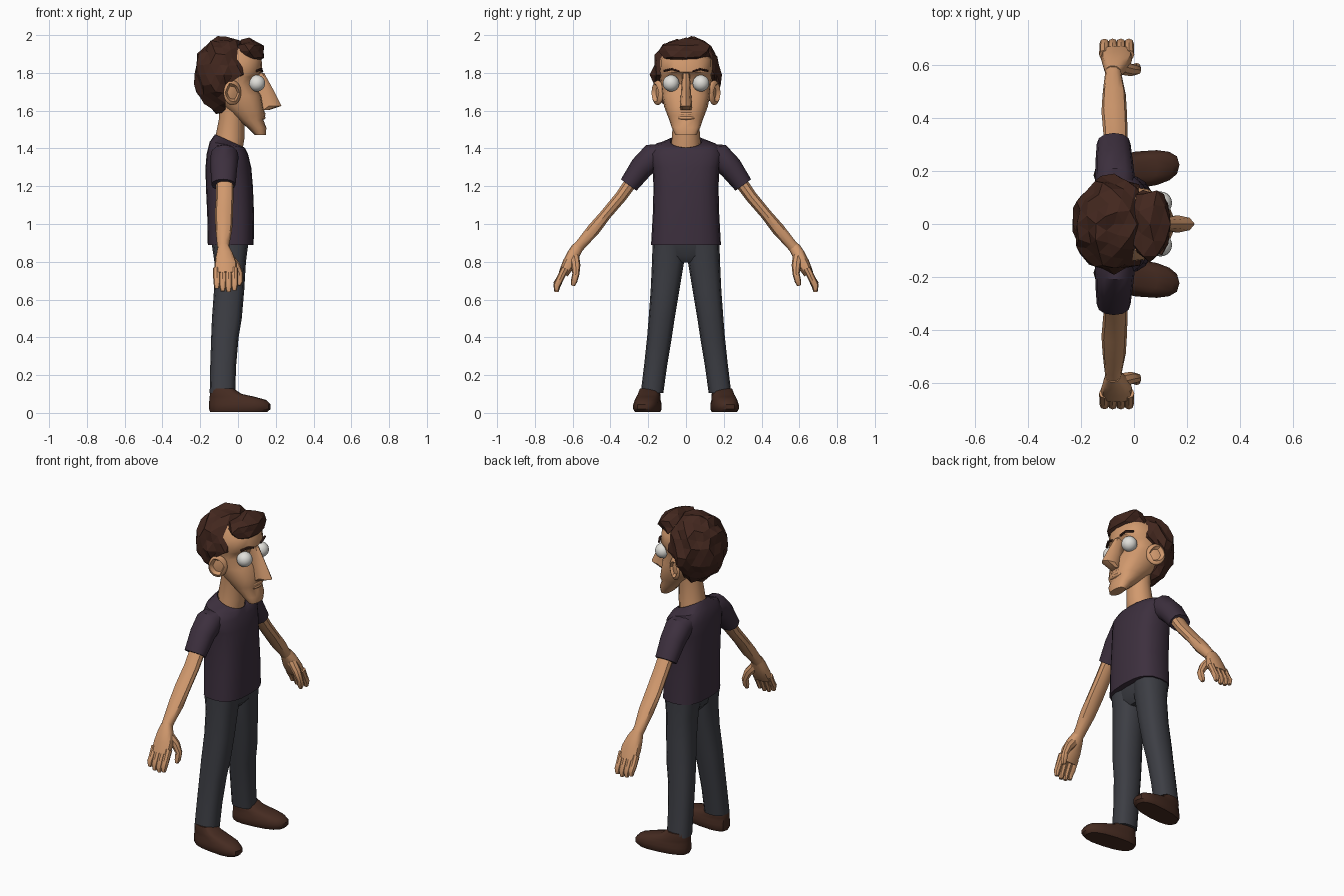
import bpy, bmesh, math, random
from mathutils import Vector

random.seed(4)
cube = bpy.data.objects.get("Cube")
if cube:
    bpy.data.objects.remove(cube, do_unlink=True)


def material(name, rgb):
    m = bpy.data.materials.new(name)
    m.use_nodes = True
    m.diffuse_color = (*rgb, 1)
    bsdf = m.node_tree.nodes["Principled BSDF"]
    bsdf.inputs["Base Color"].default_value = (*rgb, 1)
    bsdf.inputs["Roughness"].default_value = 0.8
    return m


SKIN = material("skin", (0.64, 0.32, 0.155))
HAIR = material("dark brown hair", (0.055, 0.02, 0.013))
SHIRT = material("plum shirt", (0.046, 0.029, 0.048))
PANTS = material("charcoal trousers", (0.046, 0.048, 0.058))
SHOE = material("brown leather", (0.06, 0.024, 0.015))
WHITE = material("eye white", (0.75, 0.74, 0.7))


def finish(name, bm, mat, angle=40):
    bmesh.ops.recalc_face_normals(bm, faces=bm.faces)
    me = bpy.data.meshes.new(name)
    bm.to_mesh(me)
    bm.free()
    me.materials.append(mat)
    ob = bpy.data.objects.new(name, me)
    bpy.context.collection.objects.link(ob)
    if angle:
        bpy.ops.object.select_all(action="DESELECT")
        ob.select_set(True)
        bpy.context.view_layer.objects.active = ob
        bpy.ops.object.shade_smooth_by_angle(angle=math.radians(angle))
    return ob


def loft(name, rings, mat, angle=40):
    """Skin a list of equal-length rings and cap both ends."""
    bm = bmesh.new()
    vs = [[bm.verts.new(p) for p in r] for r in rings]
    n = len(vs[0])
    for a, b in zip(vs, vs[1:]):
        for i in range(n):
            j = (i + 1) % n
            bm.faces.new((a[i], a[j], b[j], b[i]))
    bm.faces.new(vs[0])
    bm.faces.new(vs[-1])
    return finish(name, bm, mat, angle)


def oval(n, power):
    """Unit superellipse."""
    for i in range(n):
        t = math.tau * i / n
        c, s = math.cos(t), math.sin(t)
        yield (math.copysign(abs(c) ** (2 / power), c),
               math.copysign(abs(s) ** (2 / power), s))


def level(z, back, front, hw, yc=0, n=16, power=2.4, tilt=0, shear=0):
    """Horizontal ring; tilt drops its front, shear turns it outward."""
    cx, rx = (back + front) / 2, (front - back) / 2
    return [Vector((cx + rx * u, yc + hw * v + shear * (cx + rx * u), z - tilt * u))
            for u, v in oval(n, power)]


def tube(name, path, mat, n=10, power=2.2, angle=40):
    """Limb through (x, y, z, radius along x, other radius)."""
    pts = [Vector(p[:3]) for p in path]
    rings = []
    for i, p in enumerate(path):
        d = (pts[min(i + 1, len(pts) - 1)] - pts[max(i - 1, 0)]).normalized()
        side = d.cross(Vector((1, 0, 0))).normalized()
        fore = side.cross(d)
        rings.append([pts[i] + fore * p[3] * u + side * p[4] * v for u, v in oval(n, power)])
    return loft(name, rings, mat, angle)


def ball(name, loc, radii, mat, sub=3, rough=0, rule=None, angle=40):
    bm = bmesh.new()
    bmesh.ops.create_icosphere(bm, subdivisions=sub, radius=1)
    for v in bm.verts:
        k = 1 + random.uniform(-rough, rough)
        v.co = Vector([c + r * a * k for c, r, a in zip(loc, radii, v.co)])
        if rule:
            rule(v.co)
    return finish(name, bm, mat, angle)


# Head: jaw, cheeks, eye hollow, brow, skull
loft("head", [level(z, b, f, w) for z, b, f, w in (
    (1.47, .09, .148, .055), (1.51, .05, .15, .075), (1.55, .0, .135, .088),
    (1.575, -.03, .145, .098), (1.62, -.08, .135, .115), (1.68, -.13, .125, .128),
    (1.74, -.15, .085, .135), (1.78, -.15, .1, .14), (1.805, -.15, .13, .142),
    (1.87, -.15, .125, .14), (1.93, -.11, .09, .1))], SKIN)
loft("nose", [level(z, b, f, w, n=8, power=2) for z, b, f, w in (
    (1.603, .1, .165, .028), (1.625, .1, .23, .033), (1.7, .08, .193, .026),
    (1.8, .07, .138, .02))], SKIN)
for z in (1.562, 1.583):
    ball("lip", (.128, 0, z), (.018, .05, .011), SKIN, 2)
loft("neck", [level(z, b, f, w, n=12, power=2) for z, b, f, w in (
    (1.37, -.12, .02, .085), (1.46, -.12, .035, .074), (1.56, -.1, .035, .07),
    (1.64, -.1, .05, .08))], SKIN)


# Hair: faceted mass clear of the face, and a fringe
def hairline(co):
    if co.z < 1.745:
        co.x = min(co.x, -.065)
    elif co.z < 1.87:
        co.x = min(co.x, .035)


ball("hair", (-.075, 0, 1.79), (.155, .182, .2), HAIR, 3, .075, hairline, 0)
ball("hair_fringe", (.06, .0, 1.915), (.088, .135, .065), HAIR, 2, .13, None, 0)

# Shirt body with a scooped collar
torso = [level(z, b, f, w, n=20, power=2.7) for z, b, f, w in (
    (.89, -.16, .083, .185), (1.05, -.163, .085, .176), (1.2, -.17, .079, .172),
    (1.3, -.172, .07, .178), (1.37, -.166, .053, .192))]
torso.append(level(1.42, -.15, .035, .165, n=20, tilt=.015))
torso.append(level(1.44, -.122, .033, .085, n=20, power=2, tilt=.035))
torso.append(level(1.41, -.11, .02, .07, n=20, power=2, tilt=.035))
loft("shirt_body", torso, SHIRT)

# Hips
loft("trouser_hips", [level(z, b, f, w, n=16, power=3) for z, b, f, w in (
    (.795, -.09, .01, .08), (.83, -.12, .04, .165), (.93, -.14, .055, .175))], PANTS)

for name, s in (("left", 1), ("right", -1)):
    # Face details
    ball(name + "_eye", (.1, s * .079, 1.745), (.044, .044, .044), WHITE)

    def cup(co):
        # hollow the ear and flare its back edge
        r = math.hypot((co.x + .03) / .047, (co.z - 1.695) / .065)
        if r < .65 and s * co.y > .15:
            co.y -= s * .022
        co.y -= s * (co.x + .03) * .5
    ball(name + "_ear", (-.03, s * .15, 1.695), (.047, .022, .066), SKIN, 3, 0, cup)
    tube(name + "_eyebrow", [(x, s * y, z, .007, .006) for x, y, z in (
        (.128, .035, 1.808), (.122, .075, 1.82), (.1, .115, 1.81))], HAIR, 6)

    # Sleeve and arm
    tube(name + "_sleeve", [(x, s * y, z, a, b) for x, y, z, a, b in (
        (-.07, .1, 1.375, .07, .05), (-.072, .175, 1.355, .075, .073),
        (-.075, .235, 1.3, .071, .063), (-.077, .303, 1.207, .064, .051),
        (-.077, .3, 1.212, .05, .04))][:4], SHIRT, 12)
    tube(name + "_arm", [(x, s * y, z, a, b) for x, y, z, a, b in (
        (-.07, .27, 1.25, .046, .036), (-.07, .345, 1.145, .046, .033),
        (-.075, .425, 1.05, .048, .031), (-.075, .49, .97, .044, .036),
        (-.078, .55, .9, .034, .03), (-.078, .58, .865, .03, .03))], SKIN)

    # Hand
    tube(name + "_palm", [(x, s * y, z, a, b) for x, y, z, a, b in (
        (-.078, .572, .88, .029, .03), (-.072, .595, .84, .045, .034),
        (-.066, .62, .79, .058, .035), (-.066, .65, .735, .058, .026))], SKIN, 12, 2.6)
    for i, finger in enumerate(("little", "ring", "middle", "index")):
        x = -.112 + i * .031
        drop = (.018, .004, 0, .008)[i]
        tube(f"{name}_{finger}_finger", [(x + dx, s * y, z, r, r) for dx, y, z, r in (
            (0, .64, .765, .02), (0, .667, .71, .019),
            (0, .684, .668 + drop, .018), (0, .686, .64 + drop, .011))], SKIN, 8)
    tube(name + "_thumb", [(x, s * y, z, r, r) for x, y, z, r in (
        (-.055, .592, .83, .027), (-.012, .583, .78, .024), (.009, .583, .735, .019),
        (.009, .593, .695, .017), (.004, .598, .675, .01))], SKIN, 8)

    # Trouser leg, given as back, front, inner and outer edges
    loft(name + "_trouser_leg", [
        level(z, b, f, (o - i) / 2, s * (o + i) / 2, 12, 2.6) for z, b, f, i, o in (
            (.105, -.15, -.015, .12, .24), (.25, -.147, -.01, .1, .222),
            (.4, -.142, .003, .075, .206), (.5, -.138, .02, .06, .198),
            (.65, -.127, .033, .035, .187), (.8, -.125, .042, .01, .18),
            (.9, -.14, .055, .005, .177))], PANTS)

    # Shoe
    loft(name + "_shoe", [
        level(z, b, f, w, s * .203, 16, 2.6, 0, s * .12) for z, b, f, w in (
            (.005, -.148, .155, .062), (.02, -.153, .172, .07), (.045, -.153, .172, .07),
            (.068, -.152, .15, .064), (.085, -.15, .09, .06), (.1, -.148, .02, .058),
            (.13, -.14, -.025, .05))], SHOE)
